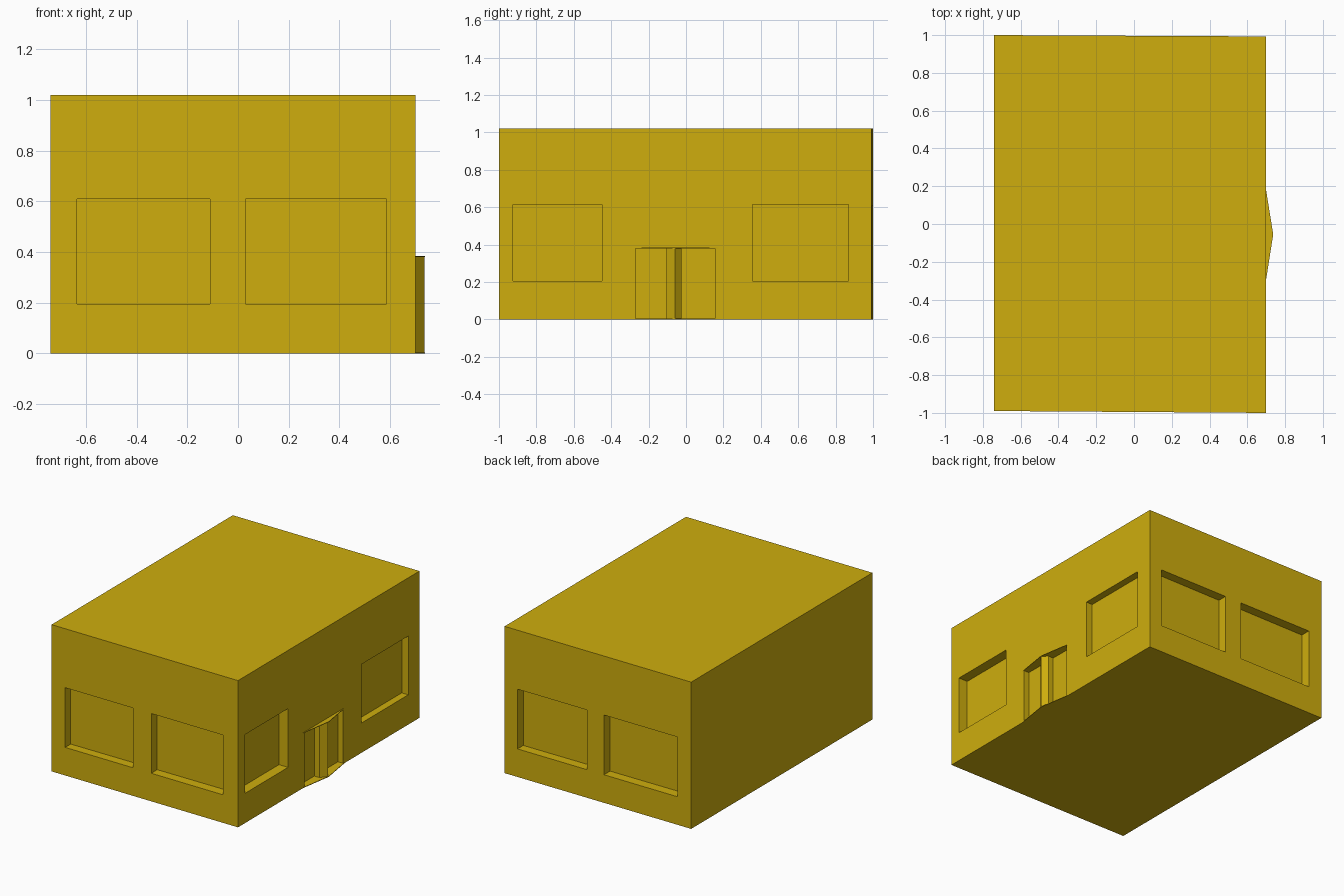
import bpy, bmesh

if "Cube" in bpy.data.objects:
    bpy.data.objects.remove(bpy.data.objects["Cube"])

mat = bpy.data.materials.new("mustard")
mat.diffuse_color = (0.62, 0.42, 0.004, 1)
mat.use_nodes = True
mat.node_tree.nodes["Principled BSDF"].inputs["Base Color"].default_value = mat.diffuse_color


def prism(name, outline, z0, z1):
    """Extrude a plan outline (counter-clockwise) from z0 to z1."""
    bm = bmesh.new()
    base = bm.faces.new([bm.verts.new((x, y, z0)) for x, y in outline])
    top = bmesh.ops.extrude_face_region(bm, geom=[base])
    verts = [g for g in top["geom"] if isinstance(g, bmesh.types.BMVert)]
    bmesh.ops.translate(bm, verts=verts, vec=(0, 0, z1 - z0))
    bmesh.ops.recalc_face_normals(bm, faces=bm.faces)
    mesh = bpy.data.meshes.new(name)
    bm.to_mesh(mesh)
    bm.free()
    mesh.materials.append(mat)
    obj = bpy.data.objects.new(name, mesh)
    bpy.context.collection.objects.link(obj)
    return obj


def carve(target, x0, x1, y0, y1, z0, z1):
    """Cut a box-shaped recess out of the target."""
    cutter = prism("cutter", [(x0, y0), (x1, y0), (x1, y1), (x0, y1)], z0, z1)
    cutter.hide_render = True
    mod = target.modifiers.new("recess", "BOOLEAN")
    mod.operation = "DIFFERENCE"
    mod.solver = "EXACT"
    mod.object = cutter
    bpy.context.view_layer.objects.active = target
    bpy.ops.object.modifier_apply(modifier=mod.name)
    bpy.data.objects.remove(cutter)


# Main block, with slightly skewed end walls
WALL = 0.70
building = prism("building", [(-0.74, -0.99), (WALL, -1), (WALL, 0.993), (-0.74, 1)], 0, 1.02)

# Front windows
for x0, x1 in ((-0.635, -0.11), (0.03, 0.585)):
    carve(building, x0, x1, -1.1, -0.93, 0.195, 0.61)

# Back windows
for x0, x1 in ((-0.635, -0.067), (0.064, 0.60)):
    carve(building, x0, x1, 0.93, 1.1, 0.195, 0.61)

# Windows on the entrance side
for y0, y1, depth in ((-0.925, -0.45, 0.07), (0.355, 0.87, 0.05)):
    carve(building, WALL - depth, 0.8, y0, y1, 0.207, 0.615)

# Two door recesses
for y0, y1 in ((-0.27, -0.105), (-0.025, 0.155)):
    carve(building, WALL - 0.04, 0.8, y0, y1, 0.004, 0.38)

# Pointed post between the doors
prism("door_post", [(WALL, -0.105), (0.735, -0.06), (WALL, -0.025)], 0, 0.38)

# Triangular doorstep and canopy plates
plate = [(WALL, -0.29), (0.737, -0.055), (WALL, 0.175)]
prism("doorstep", plate, 0, 0.004)
prism("door_canopy", plate, 0.38, 0.384)
